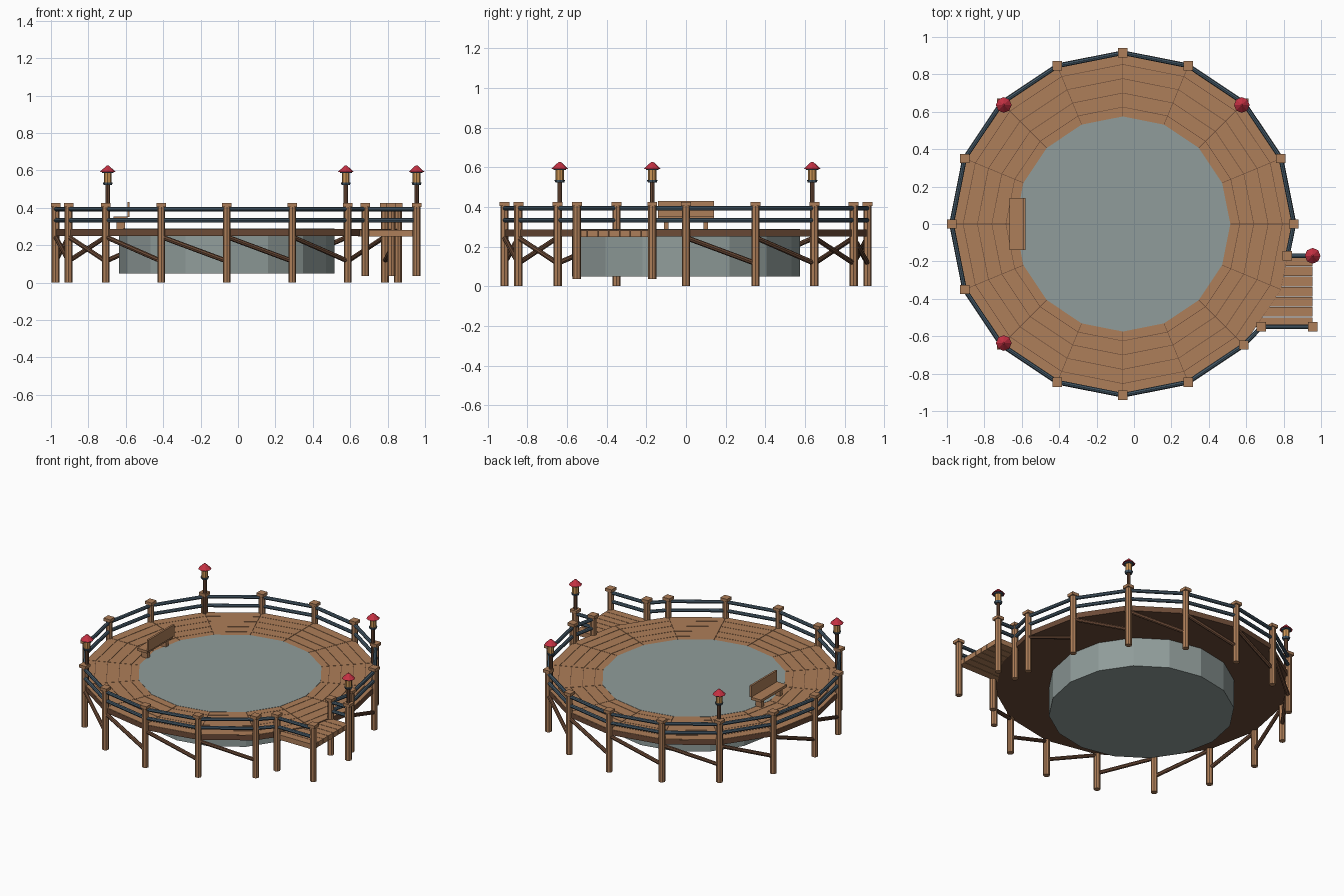
import bpy, bmesh, math
from mathutils import Vector, Matrix

if "Cube" in bpy.data.objects:
    bpy.data.objects.remove(bpy.data.objects["Cube"])

CX, R, N = -0.06, 0.915, 16


def material(name, rgb):
    m = bpy.data.materials.new(name)
    m.diffuse_color = (*rgb, 1)
    m.use_nodes = True
    m.node_tree.nodes["Principled BSDF"].inputs["Base Color"].default_value = m.diffuse_color
    return m


WOOD = material("tan wood", (0.42, 0.21, 0.10))
DARK = material("dark wood", (0.15, 0.07, 0.038))
SLATE = material("slate rail", (0.065, 0.11, 0.15))
STONE = material("grey basin", (0.28, 0.335, 0.325))
RED = material("red roof", (0.55, 0.03, 0.055))
GLOW = material("amber lantern", (0.60, 0.30, 0.09))


def ring_point(k, r=R, z=0.0):
    a = 2 * math.pi * k / N
    return Vector((CX + r * math.cos(a), r * math.sin(a), z))


def finish(bm, name, mat):
    bmesh.ops.recalc_face_normals(bm, faces=bm.faces[:])
    me = bpy.data.meshes.new(name)
    bm.to_mesh(me)
    bm.free()
    me.materials.append(mat)
    ob = bpy.data.objects.new(name, me)
    bpy.context.collection.objects.link(ob)
    return ob


def add_rod(bm, a, b, r, sides=8, r2=None):
    a, b = Vector(a), Vector(b)
    d = b - a
    rot = Matrix() if d.z > 0.999 * d.length else d.to_track_quat('Z', 'Y').to_matrix().to_4x4()
    bmesh.ops.create_cone(bm, cap_ends=True, segments=sides, radius1=r,
                          radius2=r if r2 is None else r2, depth=d.length,
                          matrix=Matrix.Translation((a + b) / 2) @ rot)


def add_box(bm, lo, hi):
    lo, hi = Vector(lo), Vector(hi)
    bmesh.ops.create_cube(bm, size=1, matrix=Matrix.Translation((lo + hi) / 2)
                          @ Matrix.Diagonal((*(hi - lo), 1)))


def add_prism(bm, pts, z0, z1):
    bottom = [bm.verts.new((p[0], p[1], z0)) for p in pts]
    top = [bm.verts.new((p[0], p[1], z1)) for p in pts]
    bm.faces.new(bottom)
    bm.faces.new(top)
    n = len(pts)
    for i in range(n):
        j = (i + 1) % n
        bm.faces.new((bottom[i], bottom[j], top[j], top[i]))


# Dark deck frame, with fascia and underside
bm = bmesh.new()
add_prism(bm, [ring_point(k) for k in range(N)], 0.25, 0.284)
finish(bm, "deck_frame", DARK)

# Five concentric rings of deck planks, split at every post
bm = bmesh.new()
edges = [0.55, 0.625, 0.70, 0.777, 0.853, 0.915]
gap = 0.0015
for r0, r1 in zip(edges, edges[1:]):
    for k in range(N):
        e = gap / r1 * N / (2 * math.pi)
        add_prism(bm, [ring_point(k + e, r0 + gap), ring_point(k + e, r1 - gap),
                       ring_point(k + 1 - e, r1 - gap), ring_point(k + 1 - e, r0 + gap)],
                  0.282, 0.287)
finish(bm, "deck_planks", WOOD)

# Central basin
bm = bmesh.new()
add_prism(bm, [ring_point(k, 0.575) for k in range(N)], 0.05, 0.2885)
finish(bm, "basin", STONE)

# Side landing: planks running outward from the deck edge
bm = bmesh.new()
e0, e1, e2 = ring_point(14), ring_point(15), ring_point(16)


def deck_edge_x(y):
    a, b = (e0, e1) if y < e1.y else (e1, e2)
    return a.x + (b.x - a.x) * (y - a.y) / (b.y - a.y)


count = 7
step = 0.38 / count
for i in range(count):
    y0 = -0.55 + i * step
    y1 = y0 + step - (0.003 if i < count - 1 else 0)
    add_prism(bm, [(deck_edge_x(y0) - 0.01, y0), (0.955, y0), (0.955, y1),
                   (deck_edge_x(y1) - 0.01, y1)], 0.247, 0.281)
finish(bm, "landing_planks", WOOD)

# Posts with square caps; the landing posts start higher
ring_posts = [(ring_point(k), 0.0) for k in range(N) if k != 15]
gate = [Vector(p) for p in ((0.82, -0.17, 0), (0.955, -0.17, 0),
                            (0.955, -0.55, 0), (0.68, -0.55, 0))]
posts, caps = bmesh.new(), bmesh.new()
for p, z0 in ring_posts + [(g, 0.035) for g in gate]:
    add_rod(posts, (p.x, p.y, z0), (p.x, p.y, 0.41), 0.021)
    add_box(caps, (p.x - 0.025, p.y - 0.025, 0.405), (p.x + 0.025, p.y + 0.025, 0.425))
finish(posts, "posts", WOOD)
finish(caps, "post_caps", WOOD)

# Two rails around the ring and both sides of the landing, open at the end
rails = bmesh.new()
chain = [gate[1], gate[0]] + [ring_point(k) for k in range(15)] + [gate[3], gate[2]]
for z in (0.333, 0.393):
    for a, b in zip(chain, chain[1:]):
        add_rod(rails, (a.x, a.y, z), (b.x, b.y, z), 0.012)
finish(rails, "rails", SLATE)

# Diagonal braces below the deck
braces = bmesh.new()
for k in range(14):
    add_rod(braces, ring_point(k, R, 0.245), ring_point(k + 1, R, 0.115), 0.013)
finish(braces, "braces", DARK)

# Lantern poles, bodies and roofs
poles, collars, bodies, roofs = (bmesh.new() for _ in range(4))
for p in [ring_point(k, 0.9) for k in (2, 6, 10)] + [gate[1]]:
    def up(bm, z0, z1, r, r2=None, sides=8):
        add_rod(bm, (p.x, p.y, z0), (p.x, p.y, z1), r, sides, r2)
    up(poles, 0.285, 0.525, 0.012)
    up(collars, 0.522, 0.536, 0.022, 0.027)
    up(bodies, 0.536, 0.59, 0.021)
    up(collars, 0.586, 0.594, 0.032)
    up(roofs, 0.592, 0.627, 0.042, 0.005)
finish(poles, "lamp_poles", DARK)
finish(collars, "lamp_collars", SLATE)
finish(bodies, "lamp_bodies", GLOW)
finish(roofs, "lamp_roofs", RED)

# Bench: seat, backrest and two legs
bm = bmesh.new()
add_box(bm, (-0.665, -0.14, 0.335), (-0.59, 0.14, 0.353))
finish(bm, "bench_seat", WOOD)
bm = bmesh.new()
add_box(bm, (-0.592, -0.14, 0.352), (-0.579, 0.14, 0.43))
finish(bm, "bench_back", WOOD)
bm = bmesh.new()
for y in (-0.1, 0.1):
    add_box(bm, (-0.65, y - 0.012, 0.285), (-0.605, y + 0.012, 0.336))
finish(bm, "bench_legs", WOOD)
